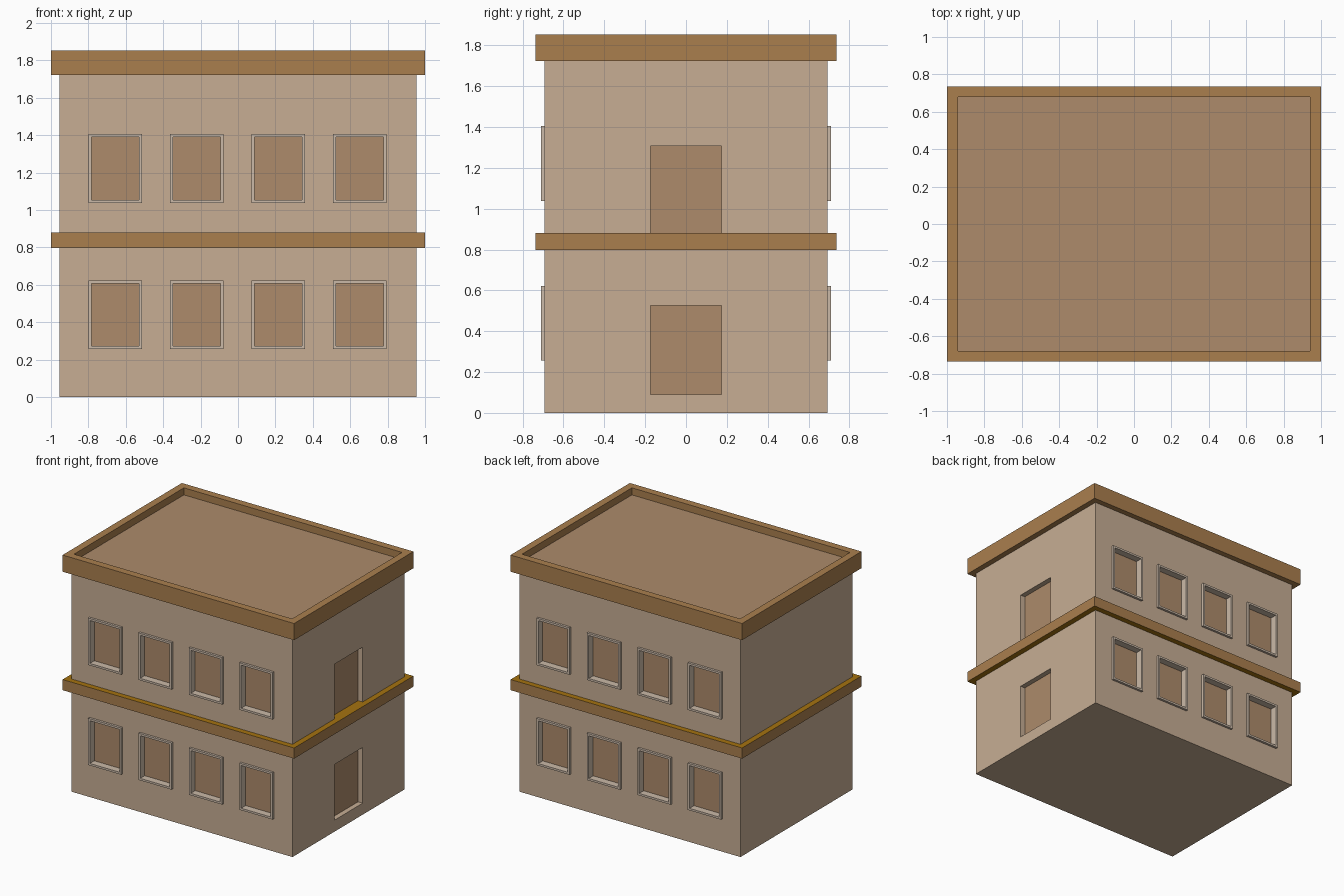
import bpy, bmesh
from mathutils import Vector

if "Cube" in bpy.data.objects:
    bpy.data.objects.remove(bpy.data.objects["Cube"])


def material(name, r, g, b):
    m = bpy.data.materials.new(name)
    m.diffuse_color = (r, g, b, 1)
    m.use_nodes = True
    m.node_tree.nodes["Principled BSDF"].inputs["Base Color"].default_value = m.diffuse_color
    return m


WALL = material("wall plaster", 0.571, 0.423, 0.296)
PANEL = material("panel tan", 0.418, 0.258, 0.147)
TRIM = material("trim brown", 0.402, 0.212, 0.076)
GOLD = material("ledge gold", 0.376, 0.171, 0.005)
FRAME = material("frame pale", 0.597, 0.491, 0.392)


def add_box(bm, lo, hi):
    lo, hi = Vector(lo), Vector(hi)
    verts = bmesh.ops.create_cube(bm, size=1)["verts"]
    for v in verts:
        v.co = (lo + hi) / 2 + v.co * (hi - lo)
    return verts


def make(name, bm, *mats):
    bmesh.ops.recalc_face_normals(bm, faces=bm.faces)
    me = bpy.data.meshes.new(name)
    bm.to_mesh(me)
    bm.free()
    for m in mats:
        me.materials.append(m)
    ob = bpy.data.objects.new(name, me)
    bpy.context.collection.objects.link(ob)
    return ob


WIN_X = [-0.655, -0.22, 0.216, 0.652]
WIN_Z = [(0.257, 0.622), (1.038, 1.405)]
DOOR_Z = [(0.09, 0.525), (0.87, 1.308)]
HALF_W, RIM = 0.143, 0.016
PANE_Y, FRAME_Y, DOOR_X = 0.655, 0.71, 0.915

# Cutter for window openings (front and back) and doors (right side)
bm = bmesh.new()
for s in (-1, 1):
    for x in WIN_X:
        for z0, z1 in WIN_Z:
            ya, yb = sorted((s * PANE_Y, s * 0.8))
            add_box(bm, (x - HALF_W + 0.004, ya, z0 + 0.004), (x + HALF_W - 0.004, yb, z1 - 0.004))
for z0, z1 in DOOR_Z:
    add_box(bm, (DOOR_X, -0.174, z0), (1.1, 0.174, z1))
cutter = make("opening_cutter", bm, WALL)
cutter.hide_render = True

# Building body with recessed openings
bm = bmesh.new()
add_box(bm, (-0.955, -0.692, 0), (0.955, 0.692, 1.74))
body = make("building_body", bm, WALL, PANEL)
mod = body.modifiers.new("openings", "BOOLEAN")
mod.object = cutter
mod.operation = "DIFFERENCE"
mod.solver = "EXACT"
bpy.context.view_layer.objects.active = body
bpy.ops.object.modifier_apply(modifier=mod.name)
bpy.data.objects.remove(cutter)

# Window panes and door panels are the back faces of the recesses
for p in body.data.polygons:
    pane = abs(p.normal.y) > 0.9 and abs(abs(p.center.y) - PANE_Y) < 0.005
    door = p.normal.x > 0.9 and abs(p.center.x - DOOR_X) < 0.005
    p.material_index = 1 if pane or door else 0

# Window frames: four bars each, lining the opening and standing proud of the wall
bm = bmesh.new()
for s in (-1, 1):
    ya, yb = sorted((s * PANE_Y, s * FRAME_Y))
    for x in WIN_X:
        x0, x1 = x - HALF_W, x + HALF_W
        for z0, z1 in WIN_Z:
            add_box(bm, (x0, ya, z0), (x0 + RIM, yb, z1))
            add_box(bm, (x1 - RIM, ya, z0), (x1, yb, z1))
            add_box(bm, (x0 + RIM, ya, z0), (x1 - RIM, yb, z0 + RIM))
            add_box(bm, (x0 + RIM, ya, z1 - RIM), (x1 - RIM, yb, z1))
make("window_frames", bm, FRAME)

# Ledge between the floors: brown edge, gold top and underside
bm = bmesh.new()
add_box(bm, (-1, -0.736, 0.797), (1, 0.736, 0.88))
ledge = make("floor_ledge", bm, TRIM, GOLD)
for p in ledge.data.polygons:
    p.material_index = 1 if abs(p.normal.z) > 0.5 else 0

# Roof slab with parapet rim and sunken deck
bm = bmesh.new()
add_box(bm, (-1, -0.736, 1.722), (1, 0.736, 1.852))
bm.normal_update()
top = max(bm.faces, key=lambda f: f.calc_center_median().z)
bmesh.ops.inset_region(bm, faces=[top], thickness=0.082)
deck = bmesh.ops.extrude_face_region(bm, geom=[top])
bmesh.ops.translate(bm, vec=(0, 0, -0.055),
                    verts=[g for g in deck["geom"] if isinstance(g, bmesh.types.BMVert)])
if top.is_valid:
    bmesh.ops.delete(bm, geom=[top], context="FACES_ONLY")
roof = make("roof_parapet", bm, TRIM, PANEL)
for p in roof.data.polygons:
    p.material_index = 1 if p.normal.z > 0.9 and p.center.z < 1.82 else 0
